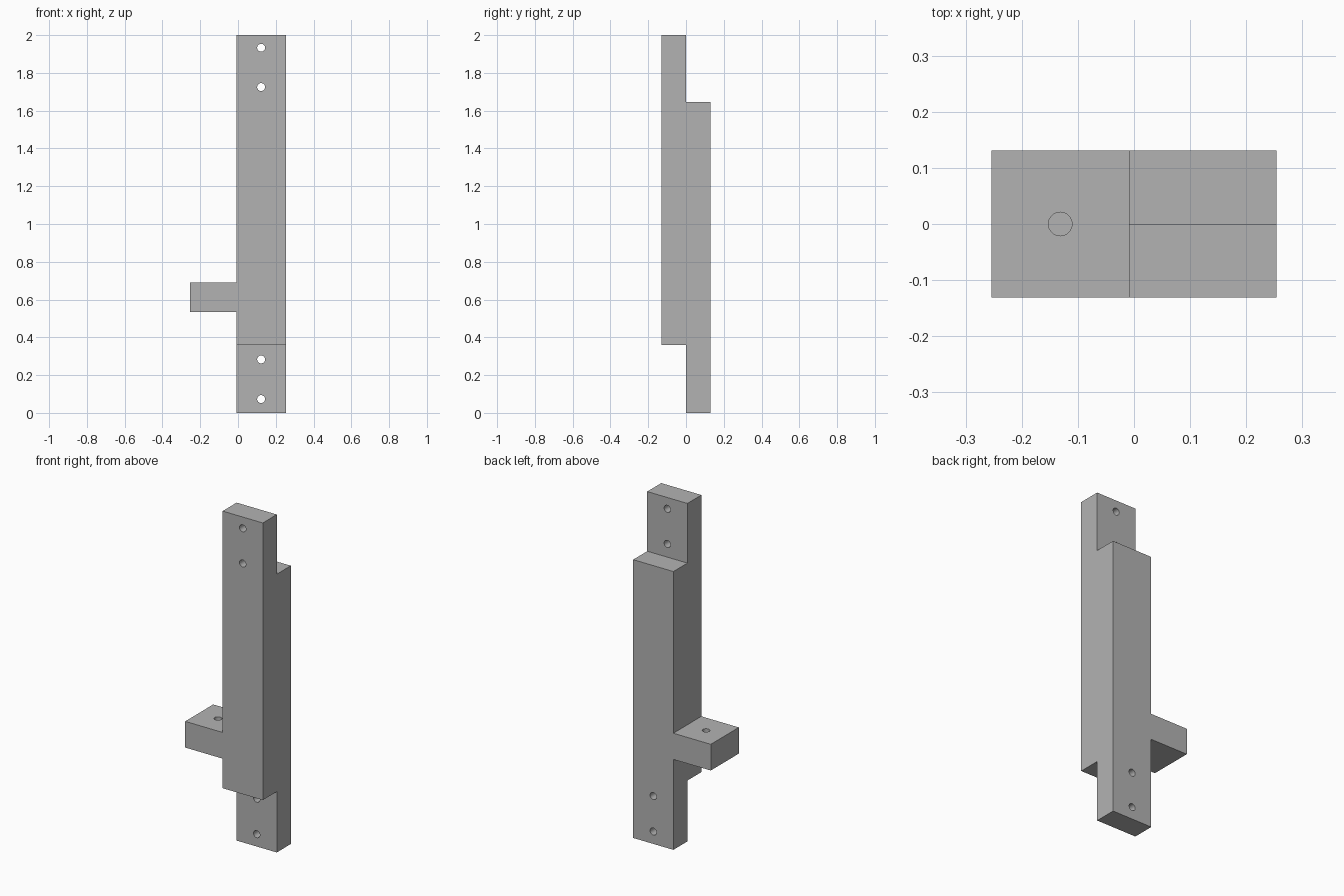
import bpy, bmesh
from math import pi
from mathutils import Matrix, Vector

if "Cube" in bpy.data.objects:
    bpy.data.objects.remove(bpy.data.objects["Cube"], do_unlink=True)

grey = bpy.data.materials.new("plain grey")
grey.use_nodes = True
colour = (0.45, 0.45, 0.45, 1)
grey.diffuse_color = colour
grey.node_tree.nodes["Principled BSDF"].inputs["Base Color"].default_value = colour

LEFT, INNER, RIGHT = -0.254, -0.009, 0.254
HALF_DEPTH, HOLE_RADIUS = 0.131, 0.021
LAP_BOTTOM, LAP_TOP, HEIGHT = 0.36, 1.647, 2.0
TAB_BOTTOM, TAB_TOP = 0.535, 0.69


def add_object(name, bm):
    bmesh.ops.recalc_face_normals(bm, faces=bm.faces)
    mesh = bpy.data.meshes.new(name)
    bm.to_mesh(mesh)
    bm.free()
    mesh.materials.append(grey)
    obj = bpy.data.objects.new(name, mesh)
    bpy.context.collection.objects.link(obj)
    return obj


def prism(name, outline, offset):
    bm = bmesh.new()
    face = bm.faces.new([bm.verts.new(p) for p in outline])
    result = bmesh.ops.extrude_face_region(bm, geom=[face])
    verts = [v for v in result["geom"] if isinstance(v, bmesh.types.BMVert)]
    bmesh.ops.translate(bm, verts=verts, vec=offset)
    if face.is_valid and not any(len(e.link_faces) == 1 for e in face.edges):
        pass
    else:
        bmesh.ops.holes_fill(bm, edges=bm.edges)
    return add_object(name, bm)


def combine(target, other, operation):
    other.hide_render = True
    mod = target.modifiers.new(operation.lower(), "BOOLEAN")
    mod.operation, mod.solver, mod.object = operation, "EXACT", other
    bpy.context.view_layer.objects.active = target
    bpy.ops.object.modifier_apply(modifier=mod.name)
    bpy.data.objects.remove(other, do_unlink=True)


# Post with a half-lap at each end
D = HALF_DEPTH
side = [(0, 0), (D, 0), (D, LAP_TOP), (0, LAP_TOP),
        (0, HEIGHT), (-D, HEIGHT), (-D, LAP_BOTTOM), (0, LAP_BOTTOM)]
post = prism("lapped_post", [(INNER, y, z) for y, z in side],
             Vector((RIGHT - INNER, 0, 0)))

# Side tab, flush with the front and back of the post
corners = [(LEFT, -D), (INNER + 0.05, -D), (INNER + 0.05, D), (LEFT, D)]
tab = prism("side_tab", [(x, y, TAB_BOTTOM) for x, y in corners],
            Vector((0, 0, TAB_TOP - TAB_BOTTOM)))
combine(post, tab, "UNION")

# Through holes in the laps and a blind hole in the tab
bm = bmesh.new()
places = [(((INNER + RIGHT) / 2, 0, z), pi / 2, 0.5)
          for z in (0.073, 0.283, 1.725, 1.933)]
places.append((((LEFT + INNER) / 2, 0, TAB_TOP), 0, 0.2))
for centre, tilt, length in places:
    bmesh.ops.create_cone(
        bm, cap_ends=True, segments=32, radius1=HOLE_RADIUS,
        radius2=HOLE_RADIUS, depth=length,
        matrix=Matrix.Translation(centre) @ Matrix.Rotation(tilt, 4, "X"))
combine(post, add_object("hole_cutter", bm), "DIFFERENCE")

# Smooth hole walls, sharp edges elsewhere
post.select_set(True)
bpy.context.view_layer.objects.active = post
bpy.ops.object.shade_smooth_by_angle(angle=pi / 6)
